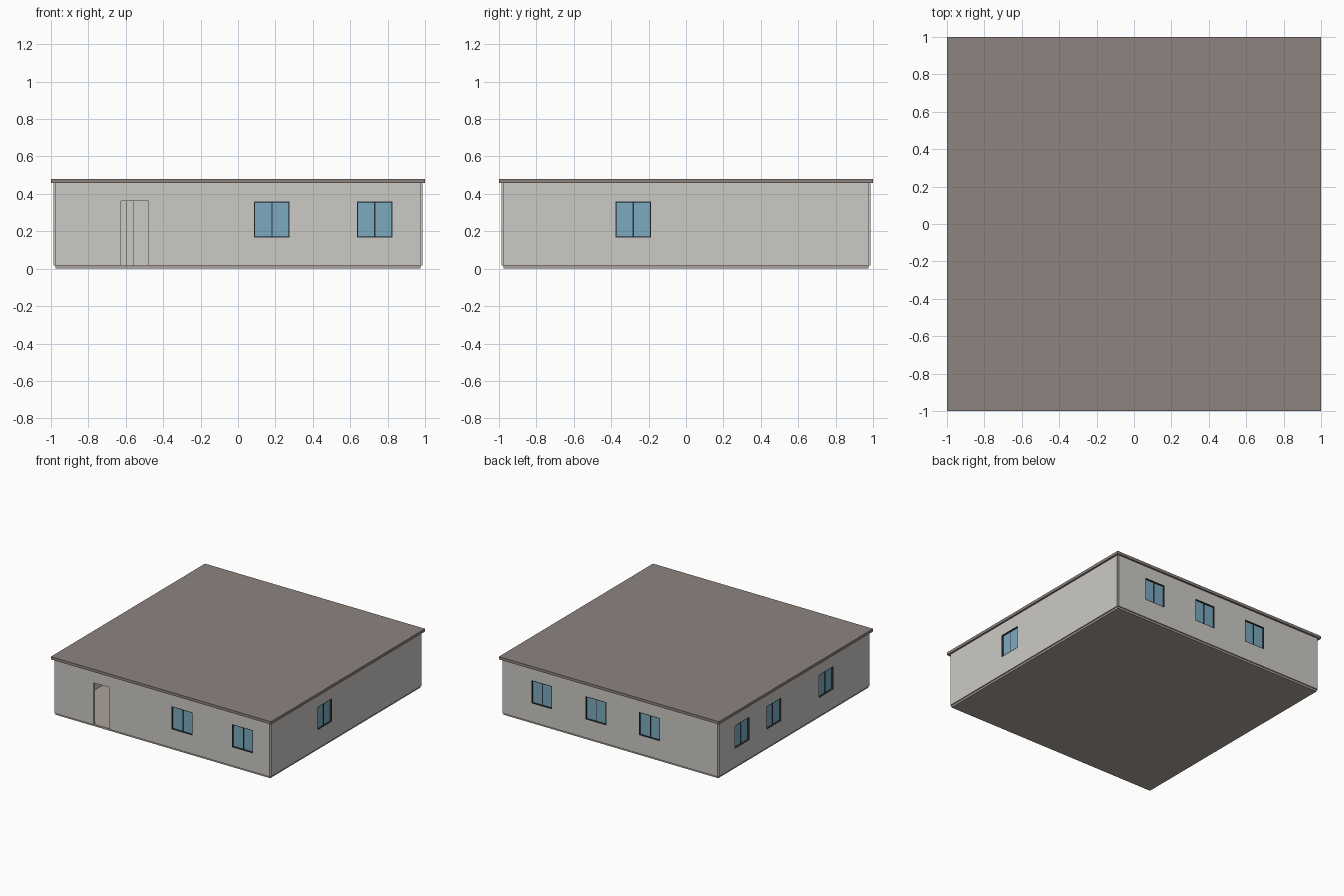
import bpy, bmesh
from math import pi
from mathutils import Matrix, Vector

if "Cube" in bpy.data.objects:
    bpy.data.objects.remove(bpy.data.objects["Cube"])


def material(name, color):
    m = bpy.data.materials.new(name)
    m.diffuse_color = (*color, 1)
    m.use_nodes = True
    m.node_tree.nodes["Principled BSDF"].inputs["Base Color"].default_value = m.diffuse_color
    return m


BROWN = material("brown", (0.27, 0.23, 0.21))
WALL = material("pale_wall", (0.60, 0.59, 0.56))
FLOOR = material("beige_floor", (0.42, 0.37, 0.32))
DARK = material("dark_frame", (0.03, 0.035, 0.04))
GLASS = material("blue_glass", (0.20, 0.40, 0.52))


def boxes(name, spans, mat=None, turn=0):
    """One object from (x0, x1, y0, y1, z0, z1) boxes, turned about z by quarter turns."""
    bm = bmesh.new()
    for x0, x1, y0, y1, z0, z1 in spans:
        m = Matrix.Translation(((x0 + x1) / 2, (y0 + y1) / 2, (z0 + z1) / 2))
        m = m @ Matrix.Diagonal((x1 - x0, y1 - y0, z1 - z0, 1))
        bmesh.ops.create_cube(bm, size=1, matrix=m)
    bm.transform(Matrix.Rotation(turn * pi / 2, 4, 'Z'))
    me = bpy.data.meshes.new(name)
    bm.to_mesh(me)
    bm.free()
    ob = bpy.data.objects.new(name, me)
    bpy.context.collection.objects.link(ob)
    if mat:
        me.materials.append(mat)
    return ob


C = 0.976                      # wall centre line and slab edge
OUT, IN = C + 0.01, C - 0.01   # outer and inner wall faces
FLOOR_Z, EAVE_Z, TOP_Z = 0.016, 0.457, 0.48
SILL, HEAD, HALF = 0.168, 0.358, 0.0945

# floor slab and overhanging flat roof
boxes("floor_slab", [(-C, C, -C, C, 0, FLOOR_Z)], FLOOR)
boxes("roof_slab", [(-1, 1, -1, 1, EAVE_Z, TOP_Z)], BROWN)


def window(name, u, turn):
    """Recessed frame with centre bar and two panes."""
    a, b, f = u - HALF, u + HALF, 0.005
    y0, y1 = -OUT, -IN
    boxes(name + "_frame", [
        (a, a + f, y0, y1, SILL, HEAD), (b - f, b, y0, y1, SILL, HEAD),
        (a + f, b - f, y0, y1, SILL, SILL + f), (a + f, b - f, y0, y1, HEAD - f, HEAD),
        (u - 0.003, u + 0.003, -C, y1, SILL + f, HEAD - f)], DARK, turn)
    boxes(name + "_glass", [
        (a + f, u - 0.003, -C + 0.003, -C + 0.006, SILL + f, HEAD - f),
        (u + 0.003, b - f, -C + 0.003, -C + 0.006, SILL + f, HEAD - f)], GLASS, turn)


# each wall is laid out as a front wall, then turned: (name, window centres, doors)
DOOR = (-0.625, -0.478)
WALLS = [("front", (0.181, 0.731), [DOOR]),
         ("right", (-0.282,), []),
         ("back", (-0.621, -0.129, 0.358), []),
         ("left", (-0.680, -0.267, 0.411), [])]

for turn, (side, centres, doors) in enumerate(WALLS):
    wall = boxes(side + "_wall", [(-C, C, -OUT, -IN, FLOOR_Z, EAVE_Z)], WALL, turn)
    holes = [(u - HALF, u + HALF, -1.1, -0.9, SILL, HEAD) for u in centres]
    holes += [(a, b, -1.1, -0.9, -0.1, 0.361) for a, b in doors]
    cutter = boxes(side + "_openings", holes, None, turn)
    cutter.hide_render = True
    cutter.hide_viewport = False
    cutter.display_type = 'WIRE'
    mod = wall.modifiers.new("openings", 'BOOLEAN')
    mod.object = cutter
    mod.operation = 'DIFFERENCE'
    mod.solver = 'EXACT'
    for i, u in enumerate(centres):
        window(f"{side}_window_{i + 1}", u, turn)

# inner partition glimpsed through the doorway
boxes("inner_partition", [(-0.596, -0.558, 0.1, IN, FLOOR_Z, EAVE_Z)], WALL)
